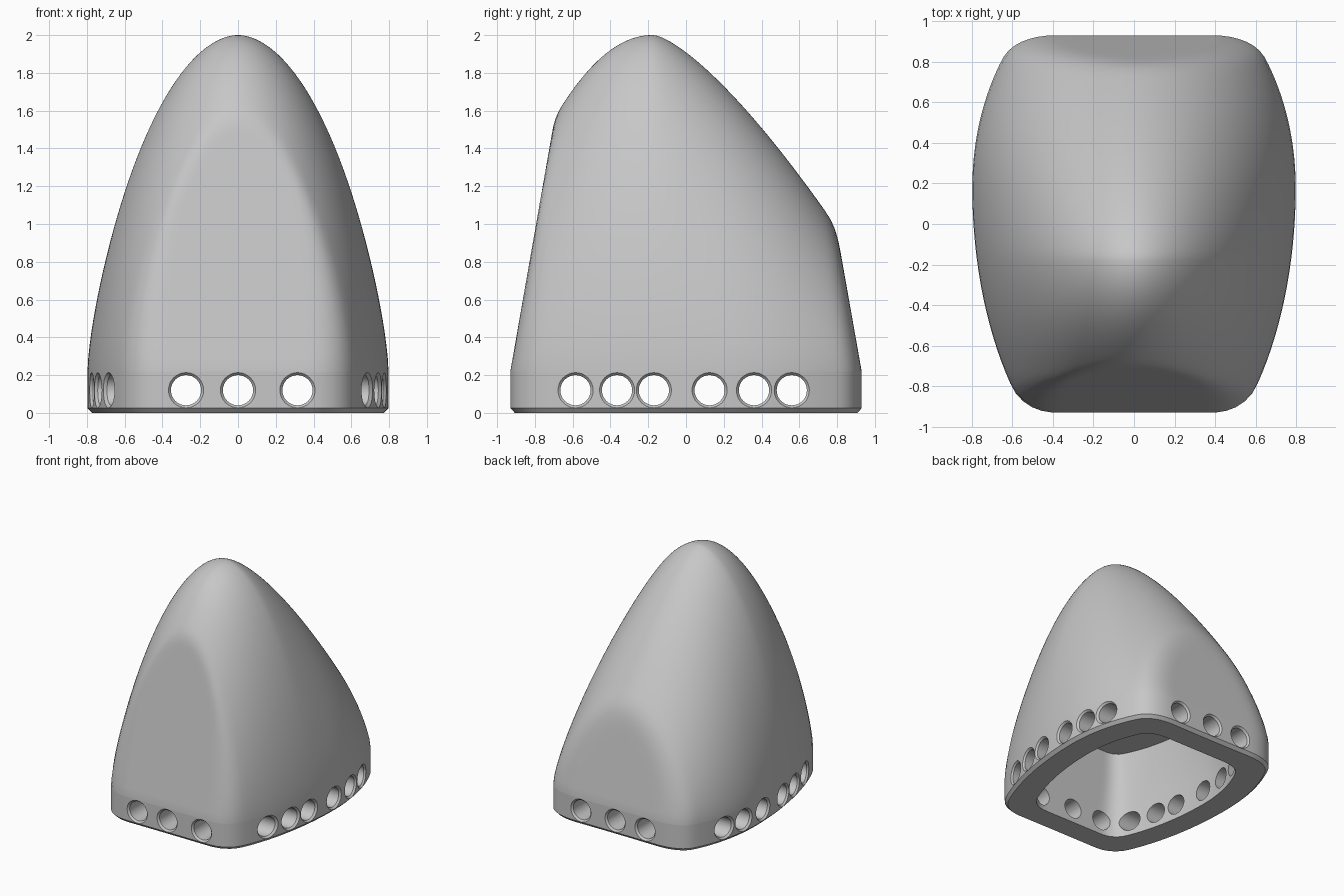
import bpy, bmesh, math

old = bpy.data.objects.get("Cube")
if old:
    bpy.data.objects.remove(old, do_unlink=True)

SEGMENTS = 144
BAND_TOP = 0.22
PEAK_Y = -0.18
CEILING = 0.69

grey = bpy.data.materials.new("plain grey")
grey.use_nodes = True
colour = (0.57, 0.57, 0.57, 1)
grey.diffuse_color = colour
grey.node_tree.nodes["Principled BSDF"].inputs["Base Color"].default_value = colour


def inside_dome(x, y, z):
    """True inside the dome: an arch across x whose height and width vary with y."""
    d = y - PEAK_Y
    if d > 0:
        drop = (math.hypot(d, 0.04) / 0.957) ** 1.375 - (0.04 / 0.957) ** 1.375
    else:
        drop = (d / 0.78) ** 2
    height = 2 - drop
    u = (y - 0.18) / (1.09 if y > 0.18 else 1.5)
    if height <= z or abs(u) >= 1:
        return False
    half_width = 0.797 * math.sqrt(1 - u * u)
    rise = (z - BAND_TOP) / (height - BAND_TOP)
    return abs(x / half_width) ** 1.9 + rise ** 1.5 < 1


def section(z, inset=0.0, count=SEGMENTS):
    """Outline of the dome at height z, softly cut by the front and back planes."""
    h = max(z, BAND_TOP)
    centre = PEAK_Y + 0.2 * (2 - h)
    front_plane = 0.93 - 0.175 * (h - BAND_TOP) + centre
    back_plane = 0.93 - 0.177 * (h - BAND_TOP) - centre
    blend = max(0.025, 0.16 - 0.15 * (h - BAND_TOP))
    points = []
    for i in range(count):
        a = math.tau * i / count
        c, s = math.cos(a), math.sin(a)
        low, high = 0.0, 2.0
        for _ in range(30):
            r = (low + high) / 2
            if inside_dome(r * c, centre + r * s, h):
                low = r
            else:
                high = r
        flat = (back_plane if s > 0 else front_plane) / max(abs(s), 0.01)
        soft = max(blend - abs(flat - r), 0)
        r = min(r, flat) - soft * soft / (4 * blend) - inset
        points.append((r * c, centre + r * s, z))
    return points


def cavity_ring(z, level):
    """Outline shrunk by the wall thickness."""
    return [(x * 0.73, y * 0.775, level) for x, y, _ in section(z)]


def make_object(name, bm):
    bmesh.ops.recalc_face_normals(bm, faces=bm.faces)
    mesh = bpy.data.meshes.new(name)
    bm.to_mesh(mesh)
    bm.free()
    mesh.materials.append(grey)
    obj = bpy.data.objects.new(name, mesh)
    bpy.context.collection.objects.link(obj)
    return obj


def loft(bm, rings):
    """Skin a list of rings and close both ends."""
    rows = [[bm.verts.new(p) for p in ring] for ring in rings]
    for low, high in zip(rows, rows[1:]):
        for i in range(len(low)):
            j = (i + 1) % len(low)
            bm.faces.new((low[i], low[j], high[j], high[i]))
    bm.faces.new(rows[0])
    bm.faces.new(rows[-1])


# Thick shell: cavity from its ceiling down, rim, then the outside up to the tip
STEPS = 50
tall = math.sqrt(2 - BAND_TOP)
levels = [2 - (tall * (1 - i / STEPS)) ** 2 for i in range(STEPS)]
cavity = [cavity_ring(z, z) for z in (CEILING, 0.5, 0.35, BAND_TOP)]
cavity.append(cavity_ring(BAND_TOP, 0))
rim = [section(0, 0.025), section(0.025), section(0.217)]
outside = [section(z) for z in levels + [1.9999]]
bm = bmesh.new()
loft(bm, cavity + rim + outside)
shell = make_object("hollow_shell", bm)

# Port cutters that follow the wall, with a narrow chamfer at the mouth
outline = section(0, count=1440)


def port(bm, axis, side, along):
    def wall(v):
        near = min((p for p in outline if p[axis] * side > 0),
                   key=lambda p: abs(p[1 - axis] - v))
        return near[axis]

    rings = []
    for radius, offset in ((0.08, -0.4), (0.08, -0.015), (0.095, 0.002), (0.095, 0.06)):
        ring = []
        for i in range(32):
            a = math.tau * i / 32
            v = along + radius * math.cos(a)
            point = [0, 0, 0.12 + radius * math.sin(a)]
            point[axis] = wall(v) + side * offset
            point[1 - axis] = v
            ring.append(point)
        rings.append(ring)
    loft(bm, rings)


ports = {0: (-0.585, -0.365, -0.17, 0.125, 0.36, 0.56), 1: (-0.275, 0, 0.315)}
for axis, places in ports.items():
    bm = bmesh.new()
    for side in (-1, 1):
        for along in places:
            port(bm, axis, side, along)
    cutter = make_object("port_cutter", bm)
    cutter.hide_render = True
    cut = shell.modifiers.new("ports", "BOOLEAN")
    cut.operation = "DIFFERENCE"
    cut.solver = "EXACT"
    cut.object = cutter
    bpy.context.view_layer.objects.active = shell
    bpy.ops.object.modifier_apply(modifier=cut.name)
    bpy.data.objects.remove(cutter, do_unlink=True)

# Smooth skin with crisp rim and port edges
bpy.ops.object.select_all(action="DESELECT")
shell.select_set(True)
bpy.context.view_layer.objects.active = shell
bpy.ops.object.shade_smooth_by_angle(angle=math.radians(30))
